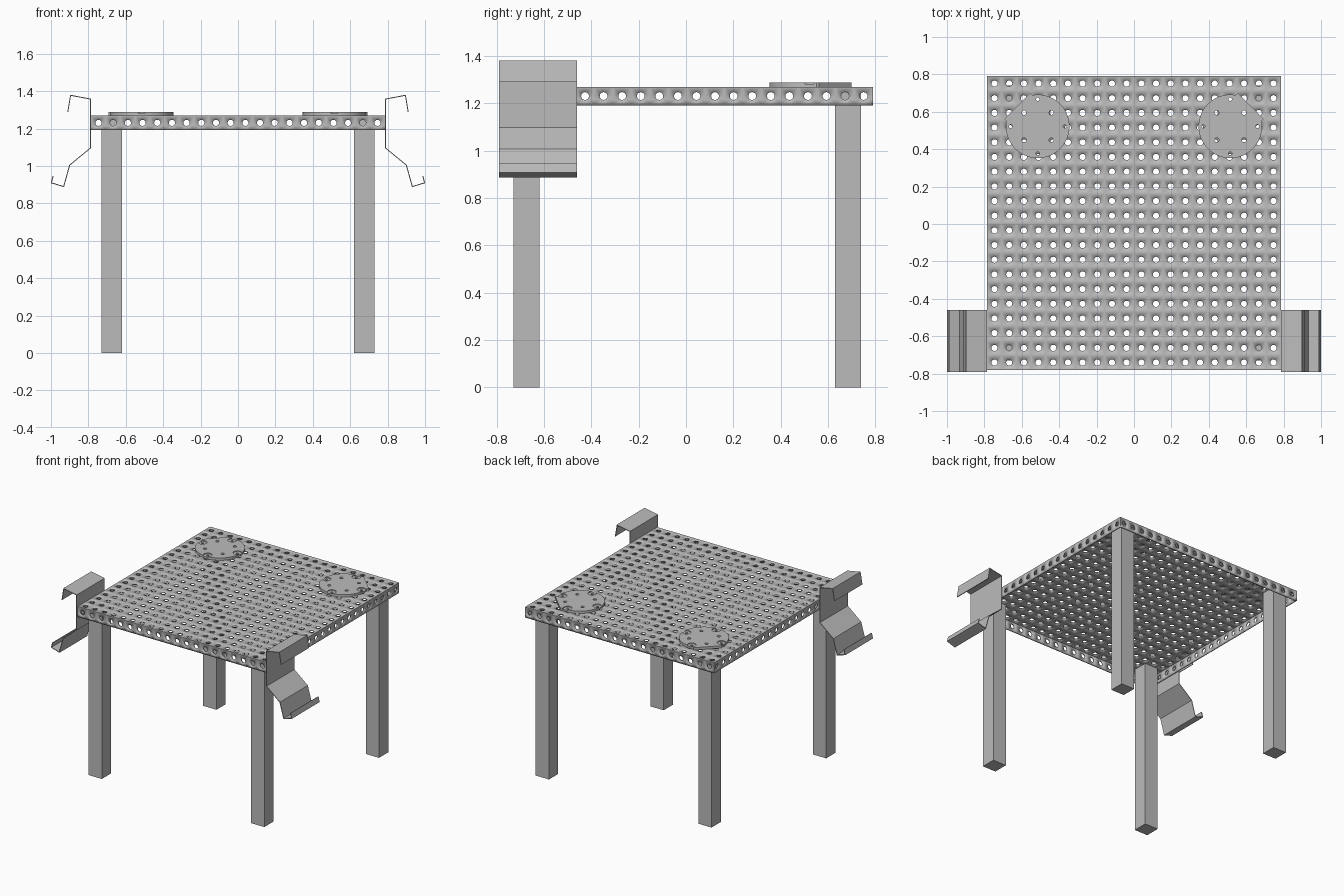
import bpy
import bmesh
import math
from mathutils import Matrix, Vector

cube = bpy.data.objects.get("Cube")
if cube:
    bpy.data.objects.remove(cube)

PITCH = 0.0785      # hole spacing
COUNT = 20          # holes along each side
HALF = PITCH * COUNT / 2
TOP = 1.27
SHEET = 0.008
Y0 = 0.005          # tabletop centre in y

metal = bpy.data.materials.new("brushed_grey_metal")
metal.use_nodes = True
grey = (0.5, 0.5, 0.5, 1)
metal.diffuse_color = grey
metal.node_tree.nodes["Principled BSDF"].inputs["Base Color"].default_value = grey


def finish(bm, name):
    mesh = bpy.data.meshes.new(name)
    bm.to_mesh(mesh)
    bm.free()
    obj = bpy.data.objects.new(name, mesh)
    bpy.context.collection.objects.link(obj)
    mesh.materials.append(metal)
    return obj


def activate(obj):
    bpy.ops.object.select_all(action="DESELECT")
    obj.select_set(True)
    bpy.context.view_layer.objects.active = obj


def smooth(obj):
    activate(obj)
    bpy.ops.object.shade_smooth_by_angle(angle=math.radians(30))


def thicken(obj, amount, offset):
    mod = obj.modifiers.new("thickness", "SOLIDIFY")
    mod.thickness = amount
    mod.offset = offset
    mod.use_even_offset = True


def cylinder(bm, x, y, z0, z1, radius):
    bmesh.ops.create_cone(bm, cap_ends=True, segments=20, radius1=radius, radius2=radius,
                          depth=z1 - z0, matrix=Matrix.Translation((x, y, (z0 + z1) / 2)))


def prism(bm, outline, z0, z1):
    face = bm.faces.new([bm.verts.new((x, y, z0)) for x, y in outline])
    new = bmesh.ops.extrude_face_region(bm, geom=[face])["geom"]
    bmesh.ops.translate(bm, vec=(0, 0, z1 - z0),
                        verts=[v for v in new if isinstance(v, bmesh.types.BMVert)])
    bmesh.ops.recalc_face_normals(bm, faces=bm.faces)


def hole_cell(bm, centre, u, v, segments=16, radius=0.0165):
    """One square of sheet with a round hole; it faces u x v."""
    outer, inner = [], []
    for i in range(segments):
        a = math.tau * i / segments
        c, s = math.cos(a), math.sin(a)
        k = PITCH / 2 / max(abs(c), abs(s))
        outer.append(bm.verts.new(centre + (u * c + v * s) * k))
        inner.append(bm.verts.new(centre + (u * c + v * s) * radius))
    for i in range(segments):
        j = (i + 1) % segments
        bm.faces.new((outer[i], outer[j], inner[j], inner[i]))


# Perforated tray: top sheet and four folded rims
X, Y, Z = Vector((1, 0, 0)), Vector((0, 1, 0)), Vector((0, 0, 1))
steps = [(i + 0.5) * PITCH - HALF for i in range(COUNT)]
bm = bmesh.new()
for a in steps:
    for b in steps:
        hole_cell(bm, Vector((a, b, TOP)), X, Y)
    for side in range(4):
        turn = Matrix.Rotation(side * math.pi / 2, 3, "Z")
        hole_cell(bm, turn @ Vector((a, -HALF, TOP - PITCH / 2)), turn @ X, Z)
bmesh.ops.remove_doubles(bm, verts=bm.verts, dist=0.0005)
bmesh.ops.translate(bm, verts=bm.verts, vec=(0, Y0, 0))
tray = finish(bm, "perforated_tabletop")
thicken(tray, SHEET, -1)
smooth(tray)

# Square legs
LEG = 0.11
leg_height = TOP - SHEET
for x_name, sx in (("right", -1), ("left", 1)):
    for y_name, sy in (("front", -1), ("back", 1)):
        bm = bmesh.new()
        place = Matrix.Translation((sx * 0.675, Y0 + sy * 0.68, leg_height / 2))
        bmesh.ops.create_cube(bm, size=1, matrix=place @ Matrix.Diagonal((LEG, LEG, leg_height, 1)))
        finish(bm, f"{y_name}_{x_name}_leg")

# Bent sheet brackets on both sides near the front
BRACKET = [(0.91, 1.29), (0.895, 1.378), (0.789, 1.358), (0.789, 1.096),
           (0.9, 1.005), (0.932, 0.89), (0.998, 0.91), (0.988, 0.947)]
for name, s in (("right", -1), ("left", 1)):
    bm = bmesh.new()
    rows = [[bm.verts.new((s * x, y, z)) for x, z in BRACKET] for y in (-0.79, -0.46)]
    for i in range(len(BRACKET) - 1):
        bm.faces.new((rows[0][i], rows[0][i + 1], rows[1][i + 1], rows[1][i]))
    thicken(finish(bm, f"{name}_side_bracket"), 0.005, 0)

# Round mounting plates with one squared edge towards the outer back corner
RADIUS, FLAT, WIDE = 0.17, 0.154, 0.098
PLATE_TOP = TOP + 0.018
for name, s in (("right", -1), ("left", 1)):
    cx, cy = s * 0.515, 0.522
    start = math.asin(WIDE / RADIUS)
    shape = [(FLAT, -WIDE), (FLAT, WIDE)]
    for i in range(41):
        a = start + (math.tau - 2 * start) * i / 40
        shape.append((RADIUS * math.cos(a), RADIUS * math.sin(a)))
    r = math.sqrt(0.5)
    outline = [(cx + s * (p - q) * r, cy + (p + q) * r) for p, q in shape]
    bm = bmesh.new()
    prism(bm, outline, TOP, PLATE_TOP)
    plate = finish(bm, f"{name}_mounting_plate")

    # Screw holes, and recessed seats at the rim
    holes, seats = bmesh.new(), bmesh.new()
    for i in range(4):
        a = i * math.pi / 2
        dx, dy = math.cos(a), math.sin(a)
        cylinder(holes, cx + 0.073 * (dx - dy), cy + 0.073 * (dx + dy),
                 TOP - 0.02, PLATE_TOP + 0.02, 0.012)
        cylinder(holes, cx + 0.145 * dx, cy + 0.145 * dy, TOP - 0.02, PLATE_TOP + 0.02, 0.009)
        cylinder(seats, cx + 0.145 * dx, cy + 0.145 * dy, PLATE_TOP - 0.006, PLATE_TOP + 0.02, 0.03)
    for cut, cut_name in ((seats, "seat_cutter"), (holes, "hole_cutter")):
        cutter = finish(cut, cut_name)
        cutter.hide_render = True
        mod = plate.modifiers.new("cut", "BOOLEAN")
        mod.operation = "DIFFERENCE"
        mod.solver = "EXACT"
        mod.object = cutter
        activate(plate)
        bpy.ops.object.modifier_apply(modifier=mod.name)
        bpy.data.objects.remove(cutter)
    smooth(plate)
